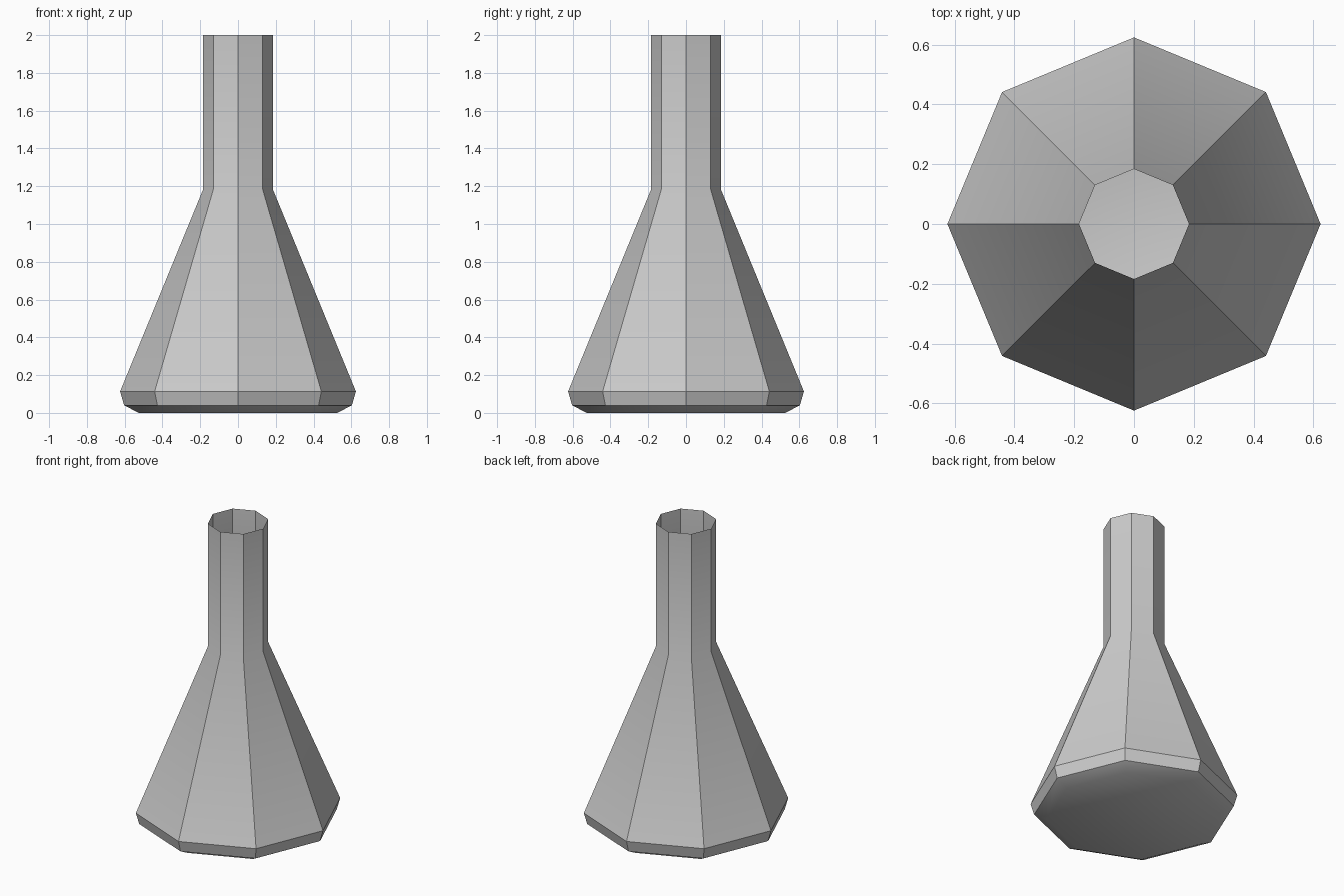
import bpy, bmesh
from math import cos, sin, tau, radians

if "Cube" in bpy.data.objects:
    bpy.data.objects.remove(bpy.data.objects["Cube"])

SIDES = 8
# Flask outline as (radius, height), from the base up to the open rim
PROFILE = [(0.525, 0.0), (0.603, 0.04), (0.624, 0.114), (0.184, 1.185), (0.184, 2.0)]

bm = bmesh.new()
rings = [[bm.verts.new((r * cos(tau * i / SIDES), r * sin(tau * i / SIDES), z))
          for i in range(SIDES)] for r, z in PROFILE]

# Base, facing down
bm.faces.new(reversed(rings[0]))

# Walls of the body and neck, single skin with an open top
for low, high in zip(rings, rings[1:]):
    for i in range(SIDES):
        j = (i + 1) % SIDES
        bm.faces.new((low[i], low[j], high[j], high[i]))

mesh = bpy.data.meshes.new("flask")
bm.to_mesh(mesh)
bm.free()
flask = bpy.data.objects.new("flask", mesh)
bpy.context.collection.objects.link(flask)

# Soft base bevel and neck joint, crisp side edges
bpy.context.view_layer.objects.active = flask
flask.select_set(True)
bpy.ops.object.shade_smooth_by_angle(angle=radians(30))
